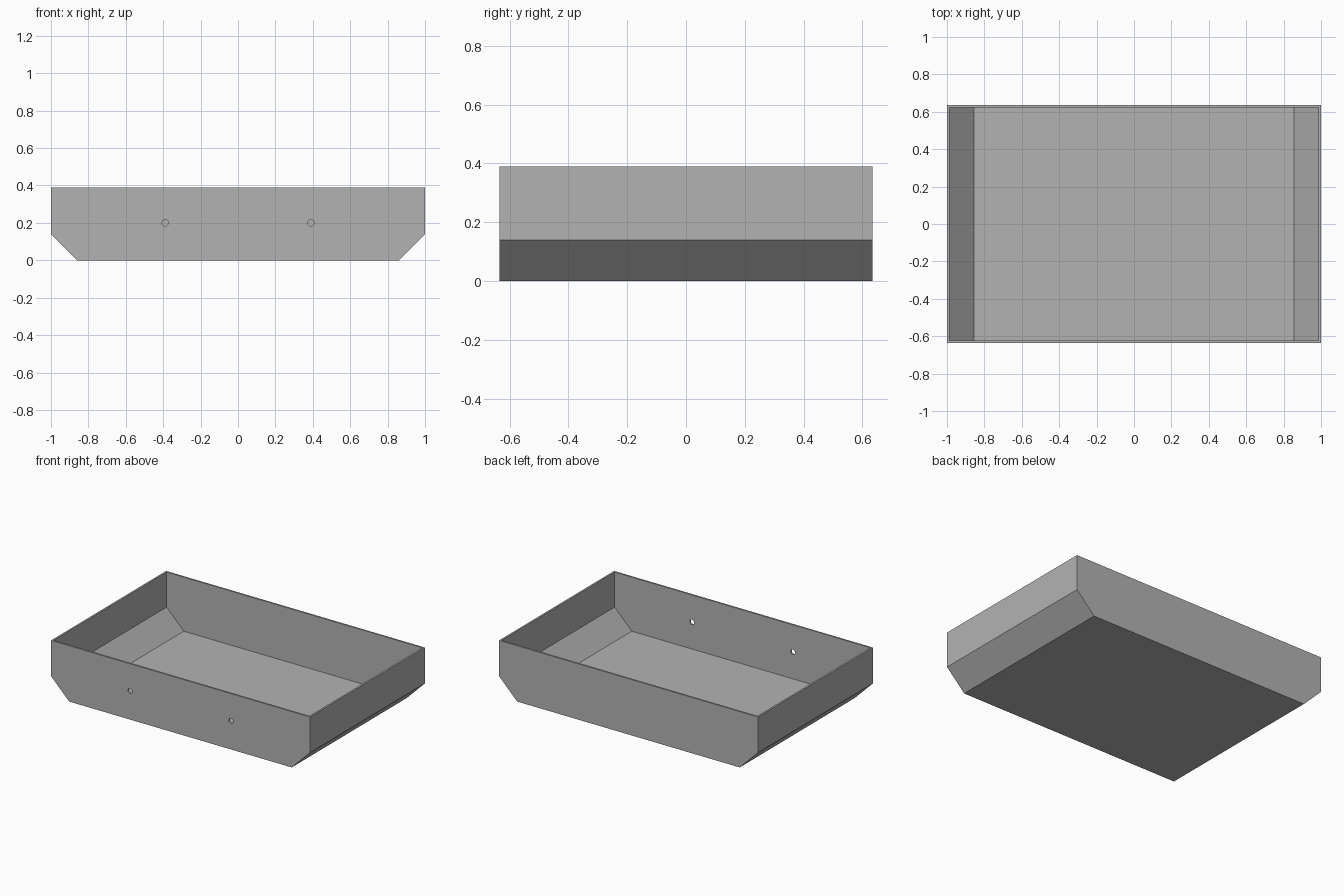
import bpy, bmesh, math
from mathutils import Matrix

if "Cube" in bpy.data.objects:
    bpy.data.objects.remove(bpy.data.objects["Cube"])

T = 0.0125                      # wall thickness
HALF_X, HALF_Y, HEIGHT, BEVEL = 1.0, 0.635, 0.39, 0.14

grey = bpy.data.materials.new("plain_grey")
grey.diffuse_color = (0.45, 0.45, 0.45, 1)
grey.use_nodes = True
grey.node_tree.nodes["Principled BSDF"].inputs["Base Color"].default_value = grey.diffuse_color


def make_object(name, bm):
    bmesh.ops.recalc_face_normals(bm, faces=bm.faces)
    mesh = bpy.data.meshes.new(name)
    bm.to_mesh(mesh)
    bm.free()
    mesh.materials.append(grey)
    obj = bpy.data.objects.new(name, mesh)
    bpy.context.collection.objects.link(obj)
    return obj


def prism(name, right_half, y0, y1):
    """Mirror a half profile in x and extrude it along y."""
    profile = right_half + [(-x, z) for x, z in reversed(right_half)]
    bm = bmesh.new()
    face = bm.faces.new([bm.verts.new((x, y0, z)) for x, z in profile])
    ext = bmesh.ops.extrude_face_region(bm, geom=[face])
    verts = [v for v in ext["geom"] if isinstance(v, bmesh.types.BMVert)]
    bmesh.ops.translate(bm, verts=verts, vec=(0, y1 - y0, 0))
    return make_object(name, bm)


def cut(target, cutter):
    cutter.hide_render = True
    cutter.hide_set(True)
    mod = target.modifiers.new(cutter.name, 'BOOLEAN')
    mod.operation, mod.solver, mod.object = 'DIFFERENCE', 'EXACT', cutter


# Outer tray body with sloped lower ends
tray = prism("tray", [(HALF_X - BEVEL, 0), (HALF_X, BEVEL), (HALF_X, HEIGHT)],
             -HALF_Y, HALF_Y)

# Hollow inside, offset by the wall thickness and open at the top
k = T * math.tan(math.radians(22.5))
cavity = prism("cavity_cutter",
               [(HALF_X - BEVEL - k, T), (HALF_X - T, BEVEL + k), (HALF_X - T, HEIGHT + 0.1)],
               -HALF_Y + T, HALF_Y - T)
cut(tray, cavity)

# Two small round holes through the front wall
for side, x in (("left", -0.39), ("right", 0.39)):
    bm = bmesh.new()
    place = Matrix.Translation((x, -HALF_Y, 0.2)) @ Matrix.Rotation(math.pi / 2, 4, 'X')
    bmesh.ops.create_cone(bm, cap_ends=True, segments=24, radius1=0.017,
                          radius2=0.017, depth=0.08, matrix=place)
    cut(tray, make_object(side + "_hole_cutter", bm))
